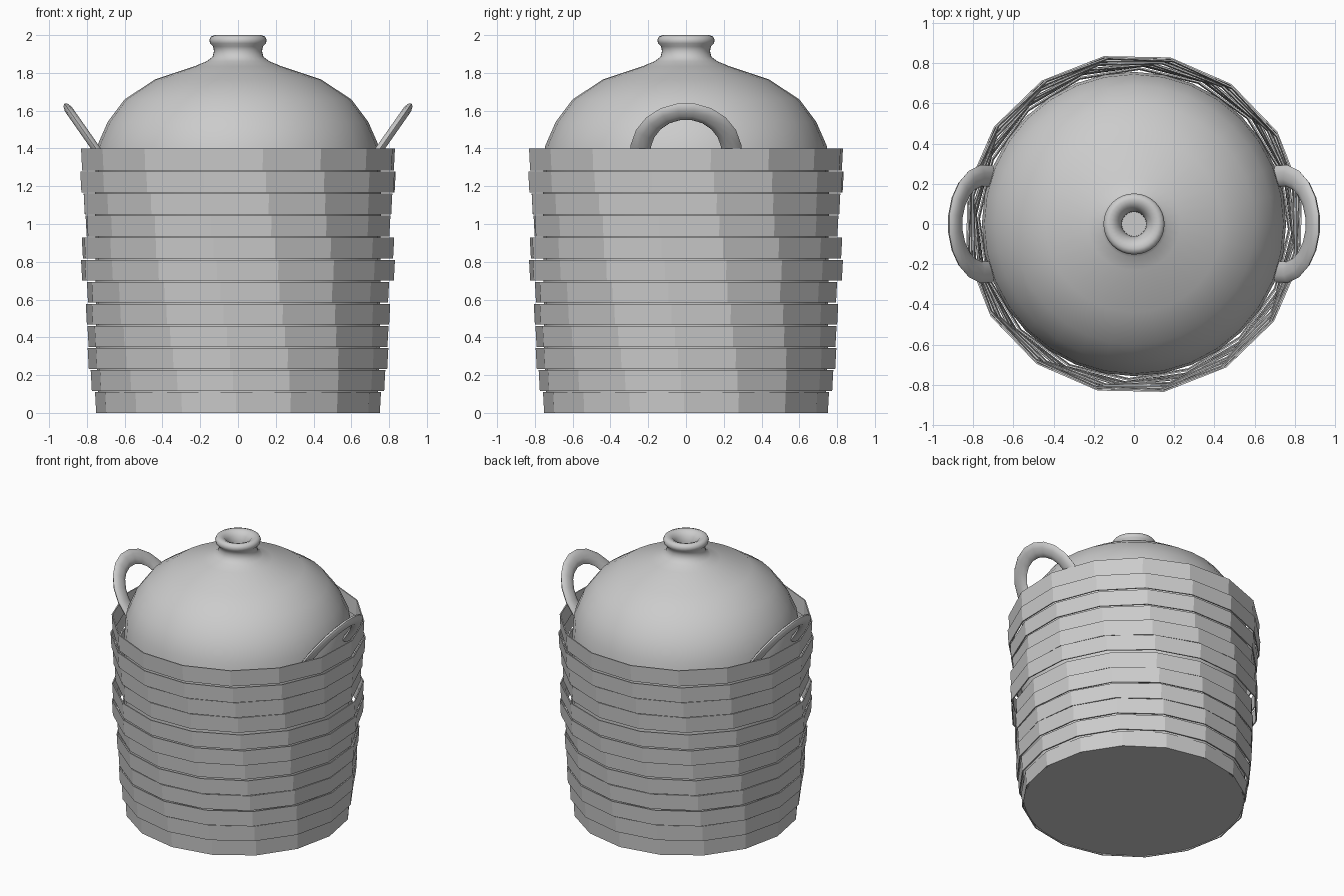
import bpy, bmesh
from math import sin, cos, pi, radians

if "Cube" in bpy.data.objects:
    bpy.data.objects.remove(bpy.data.objects["Cube"])


def add_object(name, bm, smooth=None):
    bmesh.ops.recalc_face_normals(bm, faces=bm.faces)
    mesh = bpy.data.meshes.new(name)
    bm.to_mesh(mesh)
    bm.free()
    ob = bpy.data.objects.new(name, mesh)
    bpy.context.collection.objects.link(ob)
    if smooth:
        bpy.ops.object.select_all(action='DESELECT')
        ob.select_set(True)
        bpy.context.view_layer.objects.active = ob
        bpy.ops.object.shade_smooth_by_angle(angle=radians(smooth))
    return ob


def skin(bm, rings):
    # join consecutive closed rings with quads
    for a, b in zip(rings, rings[1:]):
        n = len(a)
        for i in range(n):
            j = (i + 1) % n
            bm.faces.new((a[i], a[j], b[j], b[i]))


def circle(bm, r, z, sides, phase=0.0):
    return [bm.verts.new((r * cos(phase + 2 * pi * i / sides),
                          r * sin(phase + 2 * pi * i / sides), z))
            for i in range(sides)]


# Jug: one lathed profile, from base to lip and down the mouth
profile = [(0.735, 0.005), (0.75, 0.30), (0.755, 0.8), (0.757, 1.25),
           (0.745, 1.415), (0.69, 1.54), (0.60, 1.66), (0.44, 1.765),
           (0.23, 1.835), (0.165, 1.862), (0.135, 1.885), (0.127, 1.915),
           (0.132, 1.94), (0.148, 1.956), (0.152, 1.975), (0.143, 1.993),
           (0.122, 2.0), (0.095, 1.99), (0.073, 1.965), (0.062, 1.93),
           (0.06, 1.86)]
bm = bmesh.new()
rings = [circle(bm, r, z, 32) for r, z in profile]
skin(bm, rings)
bm.faces.new(rings[0])
bm.faces.new(rings[-1])
add_object("jug", bm, 50)

# Basket: stacked faceted bands, each with its own size and turn
extents = [0.757, 0.78, 0.796, 0.797, 0.806, 0.80, 0.831, 0.827,
           0.807, 0.817, 0.835, 0.831]
height = 1.4 / len(extents)
for k, ext in enumerate(extents):
    turn = 21.7 - 12.7 * k / 11
    r = ext / cos(radians(min(turn, 22.5 - turn)))
    phase = radians(turn - 90)
    low, high = k * height, (k + 1) * height - (0.006 if k < 11 else 0)
    bm = bmesh.new()
    t = 0.008
    loops = [circle(bm, rr, z, 16, phase) for rr, z in
             ((r - 0.006, low), (r, high), (r - t, high), (r - t - 0.006, low))]
    skin(bm, loops + loops[:1])
    add_object(f"basket_band_{k + 1:02d}", bm)

# Handles: flattened tube swept along a tilted half ring, one per side
tilt = radians(35)
ARC, SECTION = 11, 10
for side, label in ((1, "right"), (-1, "left")):
    bm = bmesh.new()
    rings = []
    for i in range(ARC + 1):
        a = radians(-10 + 200 * i / ARC)
        ring = []
        for j in range(SECTION):
            b = 2 * pi * j / SECTION
            radial, normal = 0.054 * cos(b), 0.023 * sin(b)
            y = (0.242 + radial) * cos(a)
            v = (0.262 + radial) * sin(a)
            x = 0.74 + v * sin(tilt) + normal * cos(tilt)
            z = 1.382 + v * cos(tilt) - normal * sin(tilt)
            ring.append(bm.verts.new((side * x, y, z)))
        rings.append(ring)
    skin(bm, rings)
    bm.faces.new(rings[0])
    bm.faces.new(rings[-1])
    add_object(f"handle_{label}", bm, 50)
